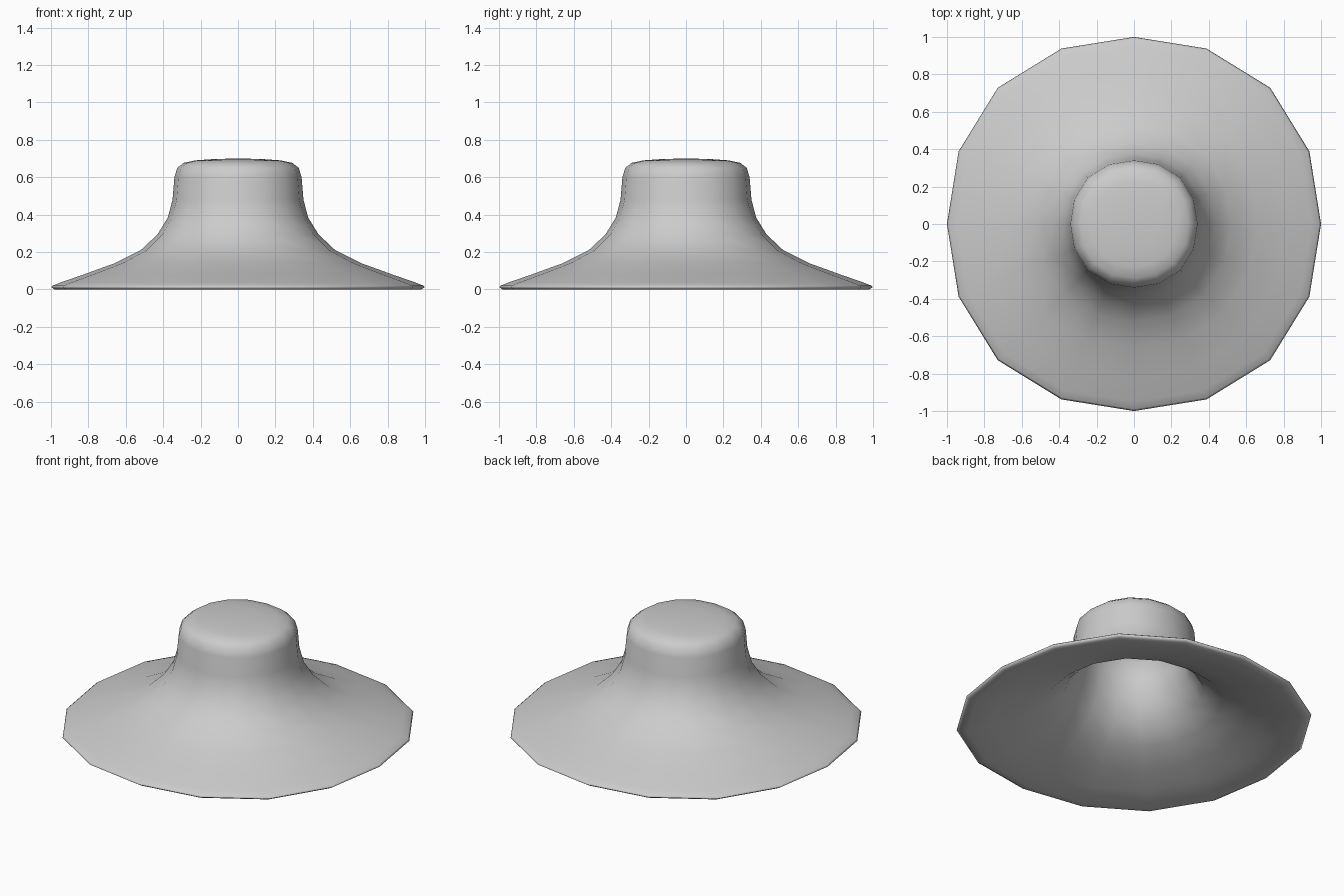
import bpy, bmesh, math

if "Cube" in bpy.data.objects:
    bpy.data.objects.remove(bpy.data.objects["Cube"])

SIDES = 16
# closed shell profile (radius, height): crown top, down the outside, round the rim, up the inside
PROFILE = [
    (0, 0.70), (0.12, 0.698), (0.23, 0.69), (0.29, 0.677), (0.325, 0.65), (0.34, 0.60),
    (0.35, 0.48), (0.375, 0.385), (0.43, 0.295), (0.52, 0.21), (0.66, 0.14),
    (0.82, 0.082), (0.95, 0.037), (0.99, 0.021), (1.0, 0.013), (0.98, 0.0), (0.94, 0.0),
    (0.81, 0.032), (0.65, 0.083), (0.50, 0.145), (0.39, 0.235), (0.32, 0.355),
    (0.29, 0.48), (0.28, 0.58), (0.24, 0.62), (0.12, 0.637), (0, 0.64),
]


def ring(bm, r, z):
    """One level of the lathe; the outline swells slightly on the diagonals."""
    if r == 0:
        return [bm.verts.new((0, 0, z))] * SIDES
    verts = []
    for i in range(SIDES):
        a = 2 * math.pi * i / SIDES
        k = r * (1 + 0.015 * (1 - math.cos(4 * a)))
        verts.append(bm.verts.new((k * math.cos(a), k * math.sin(a), z)))
    return verts


# Hat: hollow crown flowing into a wide sloping brim
bm = bmesh.new()
rings = [ring(bm, r, z) for r, z in PROFILE]
for upper, lower in zip(rings, rings[1:]):
    for i in range(SIDES):
        j = (i + 1) % SIDES
        corners = [upper[i], lower[i], lower[j], upper[j]]
        bm.faces.new(list(dict.fromkeys(corners)))
bmesh.ops.recalc_face_normals(bm, faces=bm.faces)
for f in bm.faces:
    f.smooth = True
mesh = bpy.data.meshes.new("hat")
bm.to_mesh(mesh)
bm.free()
hat = bpy.data.objects.new("hat", mesh)
bpy.context.collection.objects.link(hat)
